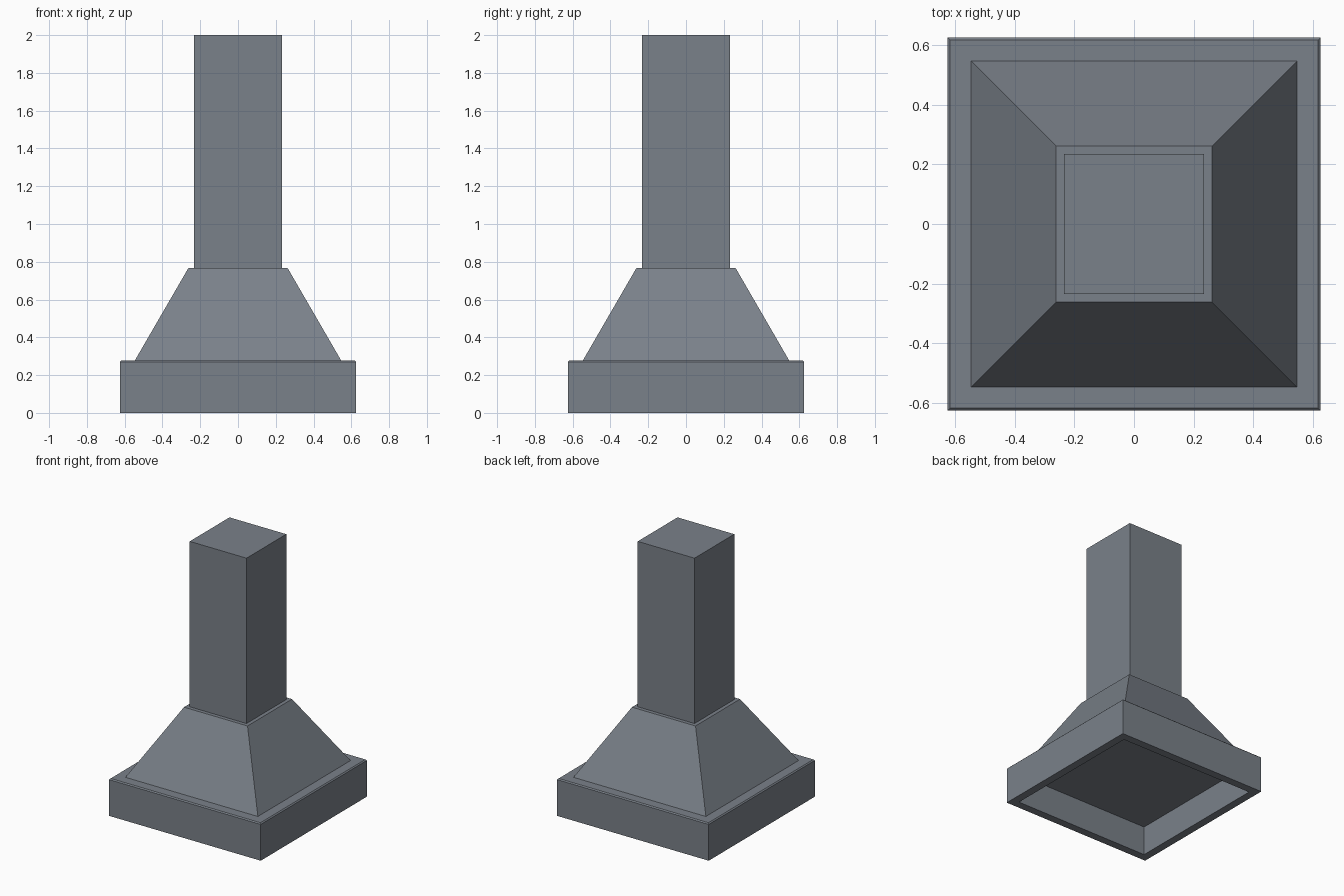
import bpy, bmesh

if "Cube" in bpy.data.objects:
    bpy.data.objects.remove(bpy.data.objects["Cube"])

# One brushed steel colour for the whole hood
steel = bpy.data.materials.new("brushed steel")
steel.diffuse_color = (0.195, 0.219, 0.252, 1.0)
steel.use_nodes = True
steel.node_tree.nodes["Principled BSDF"].inputs["Base Color"].default_value = steel.diffuse_color


def frustum(name, half_bottom, half_top, z0, z1, edit=None):
    """Square block whose top and bottom may differ in width."""
    bm = bmesh.new()
    bmesh.ops.create_cube(bm, size=2)
    for v in bm.verts:
        top = v.co.z > 0
        half = half_top if top else half_bottom
        v.co = (v.co.x * half, v.co.y * half, z1 if top else z0)
    bm.normal_update()
    if edit:
        edit(bm)
    bmesh.ops.recalc_face_normals(bm, faces=bm.faces)
    mesh = bpy.data.meshes.new(name)
    bm.to_mesh(mesh)
    bm.free()
    mesh.materials.append(steel)
    obj = bpy.data.objects.new(name, mesh)
    bpy.context.collection.objects.link(obj)
    return obj


def shape_canopy(bm):
    # Recessed underside: inset the bottom face and push it up
    bottom = min(bm.faces, key=lambda f: f.calc_center_median().z)
    bmesh.ops.inset_region(bm, faces=[bottom], thickness=0.085)
    for v in bottom.verts:
        # keep the rim edge by extruding below
        v.co.z = 0
    recess = bmesh.ops.extrude_discrete_faces(bm, faces=[bottom])["faces"][0]
    for v in recess.verts:
        v.co.z = 0.22
    # Small chamfer round the top edge
    top_edges = [e for e in bm.edges if all(v.co.z > 0.27 for v in e.verts)]
    bmesh.ops.bevel(bm, geom=top_edges, offset=0.008, segments=1,
                    affect='EDGES', profile=0.5)


frustum("canopy", 0.625, 0.625, 0.0, 0.278, shape_canopy)
frustum("tapered_hood", 0.547, 0.262, 0.276, 0.768)
frustum("chimney_duct", 0.234, 0.234, 0.766, 2.0)
